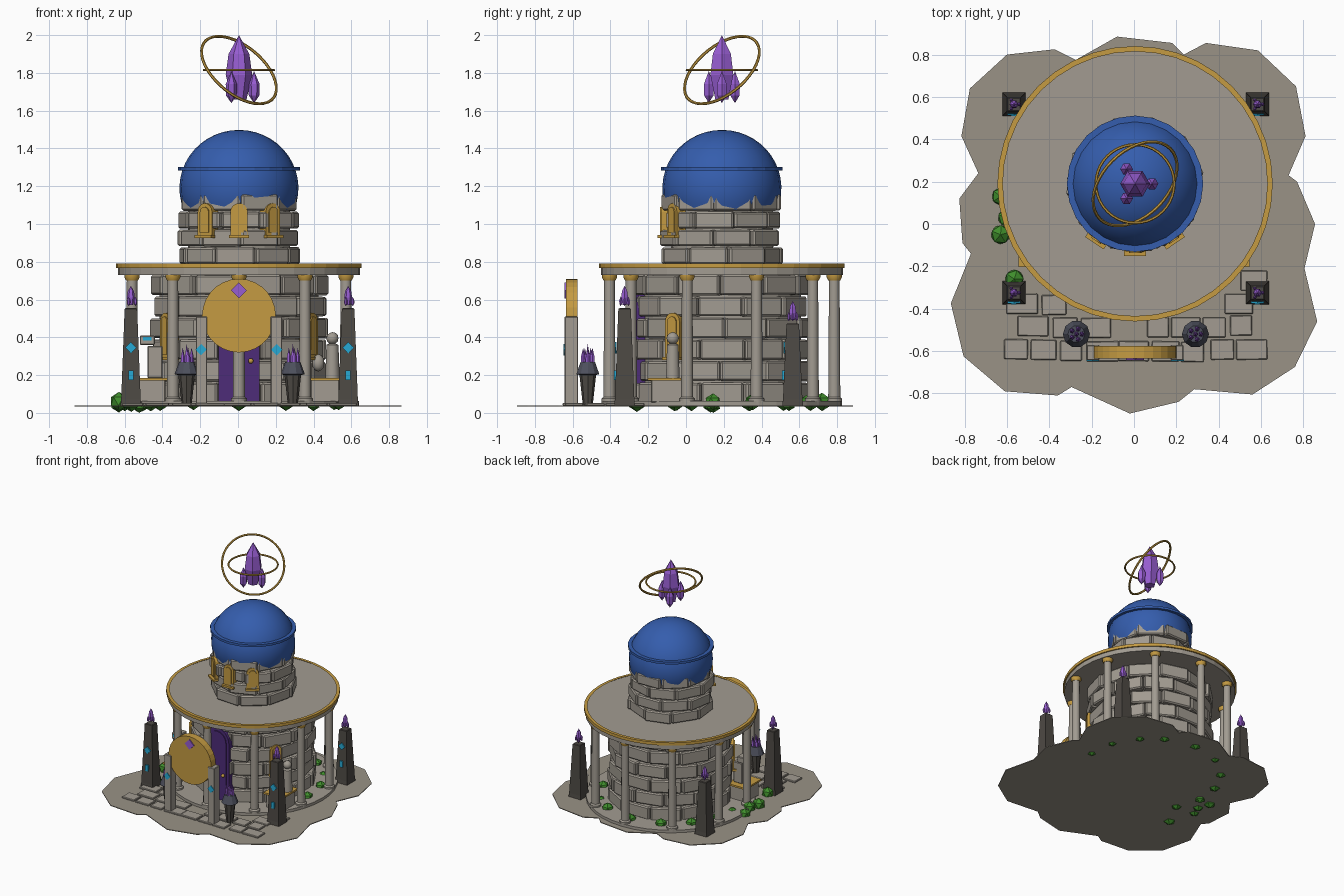
import bpy, bmesh, math, random
from math import sin, cos, pi, radians
from mathutils import Matrix, Vector

random.seed(4)
if "Cube" in bpy.data.objects:
    bpy.data.objects.remove(bpy.data.objects["Cube"])


def material(name, r, g, b):
    m = bpy.data.materials.new(name)
    m.use_nodes = True
    m.diffuse_color = (r, g, b, 1)
    m.node_tree.nodes["Principled BSDF"].inputs["Base Color"].default_value = (r, g, b, 1)
    return m


STONE = material("stone", .36, .33, .285)
GROUND = material("ground", .32, .29, .24)
GOLD = material("gold", .56, .33, .055)
BLUE = material("dome blue", .035, .11, .42)
CRYSTAL = material("crystal purple", .31, .11, .64)
DOOR = material("door purple", .075, .025, .19)
DARK = material("dark stone", .075, .067, .058)
SLATE = material("slate", .075, .08, .11)
CYAN = material("rune cyan", .02, .4, .66)
LEAF = material("leaf green", .05, .27, .025)

FLOOR = .04
CENTRE = Vector((.005, .19, 0))    # tower axis


def make(name, bm, mat, smooth=False, bevel=0):
    bmesh.ops.remove_doubles(bm, verts=bm.verts, dist=1e-5)
    bmesh.ops.recalc_face_normals(bm, faces=bm.faces)
    mesh = bpy.data.meshes.new(name)
    bm.to_mesh(mesh)
    bm.free()
    mesh.materials.append(mat)
    ob = bpy.data.objects.new(name, mesh)
    bpy.context.collection.objects.link(ob)
    if bevel:
        mod = ob.modifiers.new("soft edges", "BEVEL")
        mod.width, mod.segments = bevel, 1
    if smooth:
        bpy.ops.object.select_all(action="DESELECT")
        ob.select_set(True)
        bpy.context.view_layer.objects.active = ob
        bpy.ops.object.shade_smooth_by_angle(angle=radians(40))
    return ob


def box(bm, x, y, z, sx, sy, sz, frame=Matrix()):
    m = frame @ Matrix.Translation((x, y, z)) @ Matrix.Diagonal((sx, sy, sz, 1))
    bmesh.ops.create_cube(bm, size=1, matrix=m)


def lathe(bm, profile, seg, at, turn=0):
    rings = [[bm.verts.new((at[0] + r * cos(turn + 2 * pi * i / seg),
                            at[1] + r * sin(turn + 2 * pi * i / seg), z))
              for i in range(seg)] for r, z in profile]
    for a, b in zip(rings, rings[1:]):
        for i in range(seg):
            j = (i + 1) % seg
            bm.faces.new((a[i], a[j], b[j], b[i]))
    for ring in (rings[0], rings[-1]):
        bm.faces.new(ring)


def prism(bm, outline, depth, frame):
    """Extrude an x-z outline along y."""
    near = [bm.verts.new(frame @ Vector((x, 0, z))) for x, z in outline]
    far = [bm.verts.new(frame @ Vector((x, depth, z))) for x, z in outline]
    bm.faces.new(near)
    bm.faces.new(far[::-1])
    for i in range(len(near)):
        j = (i + 1) % len(near)
        bm.faces.new((near[i], far[i], far[j], near[j]))


def on_wall(angle, radius):
    """Frame on the round wall; angle 0 faces the front."""
    return Matrix.Translation(CENTRE) @ Matrix.Rotation(angle, 4, "Z") @ Matrix.Translation((0, -radius, 0))


def arch(bm, w, z0, z1, depth, frame):
    pts = [(-w, z0), (w, z0)]
    pts += [(w * cos(pi * i / 8), z1 - w + w * sin(pi * i / 8)) for i in range(9)]
    prism(bm, pts, depth, frame)


def diamond(bm, x, y, z, s):
    prism(bm, [(-s, 0), (0, -s), (s, 0), (0, s)], .008, Matrix.Translation((x, y, z)))


def ring(name, radius, thick, matrix):
    bm = bmesh.new()
    n, k = 40, 6
    g = [[bm.verts.new(matrix @ Vector(((radius + thick * cos(2 * pi * j / k)) * cos(2 * pi * i / n),
                                        (radius + thick * cos(2 * pi * j / k)) * sin(2 * pi * i / n),
                                        thick * sin(2 * pi * j / k)))) for j in range(k)] for i in range(n)]
    for i in range(n):
        for j in range(k):
            a, b = (i + 1) % n, (j + 1) % k
            bm.faces.new((g[i][j], g[a][j], g[a][b], g[i][b]))
    make(name, bm, GOLD, smooth=True)


def crystal(bm, x, y, z, s):
    """Cluster of one tall shard and three small ones, z at its foot."""
    lathe(bm, [(.04 * s, z + .02 * s), (.07 * s, z + .15 * s), (.055 * s, z + .26 * s), (0, z + .36 * s)], 6, (x, y))
    for i in range(3):
        a = 2 * pi * i / 3
        lathe(bm, [(0, z), (.028 * s, z + .04 * s), (.03 * s, z + .1 * s), (0, z + .17 * s)], 6,
              (x + .08 * s * cos(a), y + .08 * s * sin(a)))


# Ragged ground slab
edge = [(-.02, .895), (.21, .84), (.285, .78), (.56, .805), (.76, .675), (.865, .46), (.805, .21), (.855, 0),
        (.77, -.2), (.73, -.23), (.81, -.415), (.765, -.65), (.585, -.82), (.34, -.855), (.235, -.8),
        (.18, -.855), (-.08, -.885), (-.275, -.775), (-.375, -.825), (-.6, -.8), (-.775, -.64),
        (-.815, -.415), (-.735, -.24), (-.825, -.12), (-.81, .09), (-.77, .14), (-.865, .375),
        (-.805, .625), (-.61, .79), (-.36, .81), (-.295, .77)]
bm = bmesh.new()
prism(bm, [(x, -y) for x, y in edge], .006, Matrix.Translation((0, 0, FLOOR)) @ Matrix.Rotation(-pi / 2, 4, "X"))
make("ground", bm, GROUND)

# Paving outside the round floor
bm = bmesh.new()
for row in range(5):
    y, x = -.6 + row * .112, -.61 + (row % 2) * .06
    while x < .5:
        w = random.uniform(.11, .17)
        mid = Vector((x + w / 2, y, 0))
        if (mid - CENTRE).length > .68:
            box(bm, mid.x, y, FLOOR + .005, w - .012, .095, .016, Matrix.Rotation(random.uniform(-.02, .02), 4, "Z"))
        x += w
make("paving", bm, STONE, bevel=.004)

# Round floor and canopy
bm = bmesh.new()
lathe(bm, [(.635, FLOOR), (.635, .062)], 40, CENTRE)
make("round_floor", bm, STONE)
bm = bmesh.new()
lathe(bm, [(.64, .73), (.64, .78)], 40, CENTRE)
make("canopy", bm, STONE)
bm = bmesh.new()
lathe(bm, [(.625, .766), (.65, .766), (.65, .79), (.625, .79)], 40, CENTRE)
caps = [f for f in bm.faces if len(f.verts) > 4]
bmesh.ops.delete(bm, geom=caps, context="FACES_ONLY")
make("canopy_rim", bm, GOLD)

# Colonnade
cols, caps = bmesh.new(), bmesh.new()
for i in range(10):
    p = on_wall(2 * pi * i / 10, .595).translation
    lathe(cols, [(.042, .05), (.042, .075), (.032, .085), (.028, .71)], 12, p)
    lathe(caps, [(.031, .7), (.04, .718), (.04, .732)], 12, p)
make("columns", cols, STONE, smooth=True)
make("column_capitals", caps, GOLD, smooth=True)


# Brick tower walls
def bricks(name, radius, z0, rows, height, count):
    core = bmesh.new()
    lathe(core, [(radius - .025, z0), (radius - .025, z0 + rows * height)], 24, CENTRE)
    make(name + "_core", core, STONE)
    bm = bmesh.new()
    for row in range(rows):
        shift = (row % 2) * .5 + random.uniform(-.1, .1)
        for i in range(count):
            out = random.uniform(-.008, .014)
            w = 2 * radius * math.tan(pi / count) * random.uniform(.93, .98)
            box(bm, 0, .03, z0 + (row + .5) * height, w, .07, height * random.uniform(.88, .96),
                on_wall(2 * pi * (i + shift) / count, radius + out))
    make(name + "_bricks", bm, STONE, bevel=.009)


bricks("lower_tower", .445, .05, 6, .114, 12)
bricks("upper_tower", .295, .785, 4, .094, 9)

# Dome and its band
bm = bmesh.new()
lathe(bm, [(.315 * sin(a), 1.19 + .308 * cos(a)) for a in [radians(112 - 8 * i) for i in range(14)] + [0]], 24, CENTRE)
make("dome", bm, BLUE, smooth=True)
bm = bmesh.new()
lathe(bm, [(.29, 1.283), (.322, 1.283), (.322, 1.302), (.29, 1.302)], 24, CENTRE)
make("dome_band", bm, BLUE)

# Arched windows with frame, pane and sill
bm = bmesh.new()
for angle, radius, z0, z1 in [(a, .32, .925, 1.11) for a in (-.6, 0, .6)] + [(a, .472, .28, .53) for a in (-.98, .98)]:
    f = on_wall(angle, radius)
    arch(bm, .046, z0, z1, .06, f)
    arch(bm, .028, z0 + .03, z1 - .02, .06, f @ Matrix.Translation((0, -.007, 0)))
    box(bm, 0, 0, z0 + .008, .105, .04, .016, f)
make("windows", bm, GOLD)

# Door
bm = bmesh.new()
arch(bm, .108, .062, .65, .08, on_wall(0, .47))
arch(bm, .085, .07, .625, .08, on_wall(0, .477))
make("door", bm, DOOR)
bm = bmesh.new()
bmesh.ops.create_icosphere(bm, subdivisions=2, radius=.014, matrix=Matrix.Translation((.068, -.295, .275)))
make("door_knob", bm, GOLD, smooth=True)

# Front gate: two posts and a round disc
posts, runes = bmesh.new(), bmesh.new()
for s in (-1, 1):
    box(posts, s * .198 + .005, -.607, .275, .06, .072, .47)
    diamond(runes, s * .2 + .005, -.648, .335, .03)
make("gate_posts", posts, STONE, bevel=.004)
bm = bmesh.new()
prism(bm, [(.195 * cos(2 * pi * i / 28), .195 * sin(2 * pi * i / 28)) for i in range(28)], .06,
      Matrix.Translation((.005, -.635, .515)))
make("gate_disc", bm, GOLD)
bm = bmesh.new()
diamond(bm, .005, -.643, .648, .042)
make("gate_gem", bm, CRYSTAL)

# Four obelisks with runes and floating crystals
stones, gems = bmesh.new(), bmesh.new()
for x in (-.567, .583):
    for y, top in ((-.325, .55), (.565, .47)):
        lathe(stones, [(.078, FLOOR), (.073, .07), (.047, top), (.04, top + .004)], 4, (x, y), pi / 4)
        crystal(gems, x, y, top + .015, .3)
        diamond(runes, x, y - .05, .345, .03)
        box(runes, x, y - .05, .2, .026, .012, .05)
make("obelisks", stones, DARK)
make("runes", runes, CYAN)

# Braziers with crystal spikes
stems, bowls = bmesh.new(), bmesh.new()
for x in (-.272, .29):
    lathe(stems, [(.026, FLOOR), (.045, .21)], 8, (x, -.52))
    lathe(bowls, [(.045, .2), (.064, .205), (.04, .27)], 10, (x, -.52))
    for i in range(6):
        r, a = (.026, i * 2 * pi / 5) if i < 5 else (0, 0)
        lathe(gems, [(.013, .26), (.011, .3), (0, .345 if r else .365)], 5, (x + r * cos(a), -.52 + r * sin(a)))
make("brazier_stems", stems, DARK)
make("brazier_bowls", bowls, SLATE)

# Great floating crystal and its rings
crystal(gems, CENTRE.x, CENTRE.y, 1.64, 1)
make("crystals", gems, CRYSTAL)
hub = Matrix.Translation((CENTRE.x, CENTRE.y, 1.815))
ring("level_ring", .185, .007, hub)
ring("tilted_ring", .235, .008, hub @ Vector((.537, -.537, .65)).to_track_quat("Z", "Y").to_matrix().to_4x4())

# Side altars with gold tops
base, tops, figures = bmesh.new(), bmesh.new(), bmesh.new()
for s in (-1, 1):
    box(base, s * .46, -.1, .115, .15, .17, .12)
    box(tops, s * .46, -.1, .178, .17, .205, .014)
make("altars", base, STONE, bevel=.004)
make("altar_tops", tops, GOLD)
lathe(figures, [(.038, .185), (.032, .36), (.012, .37)], 10, (.5, -.07))
for x, z, tall in ((.5, .395, 1), (.425, .265, 1.4)):
    bmesh.ops.create_icosphere(figures, subdivisions=2, radius=.033,
                               matrix=Matrix.Translation((x, -.07, z)) @ Matrix.Diagonal((1, 1, tall, 1)))
make("altar_figure", figures, STONE, smooth=True)
bm = bmesh.new()
box(bm, -.44, -.08, .27, .08, .07, .17)
box(bm, -.48, -.08, .385, .08, .09, .05)
make("lectern", bm, STONE, bevel=.005)
bm = bmesh.new()
box(bm, -.48, -.127, .392, .045, .008, .02)
make("lectern_rune", bm, CYAN)

# Bushes around the wall foot and the left edge
bm = bmesh.new()
spots = [(-.63, .13), (-.63, -.05), (-.565, -.26), (-.6, .03)]
spots += [on_wall(radians(a), .53).translation.xy for a in (85, 108, 132, 152, 180, 207, 232, 254, 275, 298)]
for x, y in spots:
    r = random.uniform(.035, .05)
    bmesh.ops.create_icosphere(bm, subdivisions=1, radius=r,
                               matrix=Matrix.Translation((x, y, r + random.uniform(.012, .03)))
                               @ Matrix.Rotation(random.uniform(0, 3), 4, "Z"))
low = min(v.co.z for v in bm.verts)
bmesh.ops.translate(bm, verts=bm.verts, vec=(0, 0, -low))
make("bushes", bm, LEAF)
